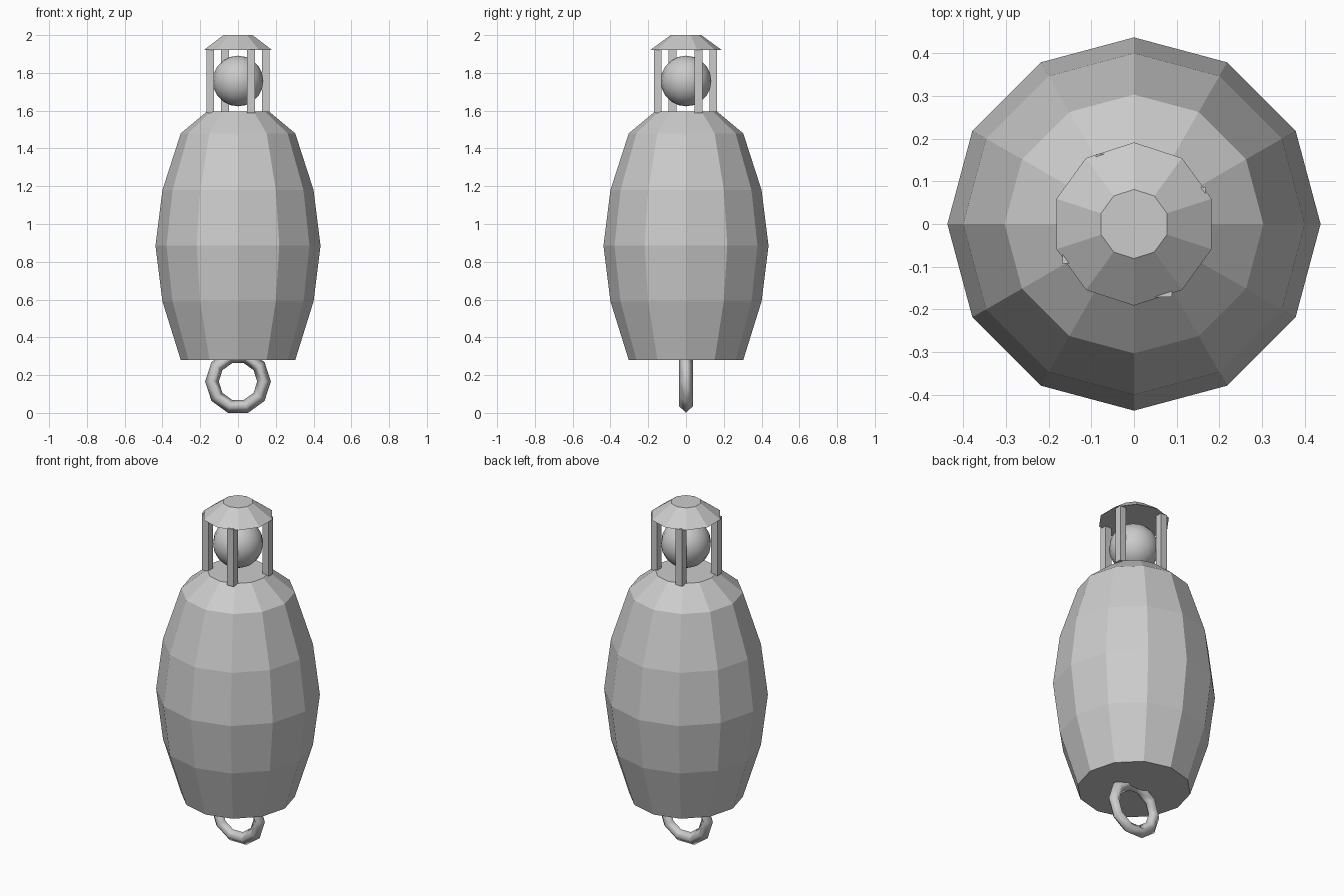
import bpy, math

if "Cube" in bpy.data.objects:
    bpy.data.objects.remove(bpy.data.objects["Cube"])

grey = bpy.data.materials.new("plain_grey")
grey.diffuse_color = (0.6, 0.6, 0.6, 1)
grey.use_nodes = True
grey.node_tree.nodes["Principled BSDF"].inputs["Base Color"].default_value = grey.diffuse_color


def finish(obj, name, smooth=False):
    obj.name = name
    obj.data.materials.clear()
    obj.data.materials.append(grey)
    for p in obj.data.polygons:
        p.use_smooth = smooth
    return obj


def lathe(name, profile, sides):
    """Faceted solid of revolution with one corner on +y and closed ends."""
    verts, faces = [], []
    for r, z in profile:
        for i in range(sides):
            a = math.pi / 2 + 2 * math.pi * i / sides
            verts.append((r * math.cos(a), r * math.sin(a), z))
    for k in range(len(profile) - 1):
        for i in range(sides):
            j = (i + 1) % sides
            faces.append((k * sides + i, k * sides + j,
                          (k + 1) * sides + j, (k + 1) * sides + i))
    faces.append(tuple(reversed(range(sides))))
    faces.append(tuple(range((len(profile) - 1) * sides, len(profile) * sides)))
    mesh = bpy.data.meshes.new(name)
    mesh.from_pydata(verts, [], faces)
    obj = bpy.data.objects.new(name, mesh)
    bpy.context.collection.objects.link(obj)
    return finish(obj, name)


# Barrel-shaped body and the small roof
lathe("body", [(0.303, 0.28), (0.40, 0.59), (0.437, 0.885), (0.40, 1.18),
               (0.303, 1.48), (0.165, 1.595)], 12)
lathe("roof", [(0.191, 1.92), (0.081, 2.0)], 10)

# Four square posts, placed by quarter turns
x, y = 0.147, 0.069
for i in range(4):
    bpy.ops.mesh.primitive_cube_add(size=1, location=(x, y - 0.003, 1.756))
    post = bpy.context.object
    post.scale = (0.041, 0.041, 0.335)
    finish(post, f"post_{i + 1}")
    x, y = -y, x

# Ball between the posts
bpy.ops.mesh.primitive_uv_sphere_add(segments=16, ring_count=10, radius=0.134,
                                     location=(0, 0, 1.757))
finish(bpy.context.object, "ball", True)

# Upright pull ring below the body
bpy.ops.mesh.primitive_torus_add(major_segments=10, minor_segments=4,
                                 major_radius=0.138, minor_radius=0.036,
                                 location=(0, 0, 0.166),
                                 rotation=(math.pi / 2, 0, 0))
finish(bpy.context.object, "pull_ring", True)
